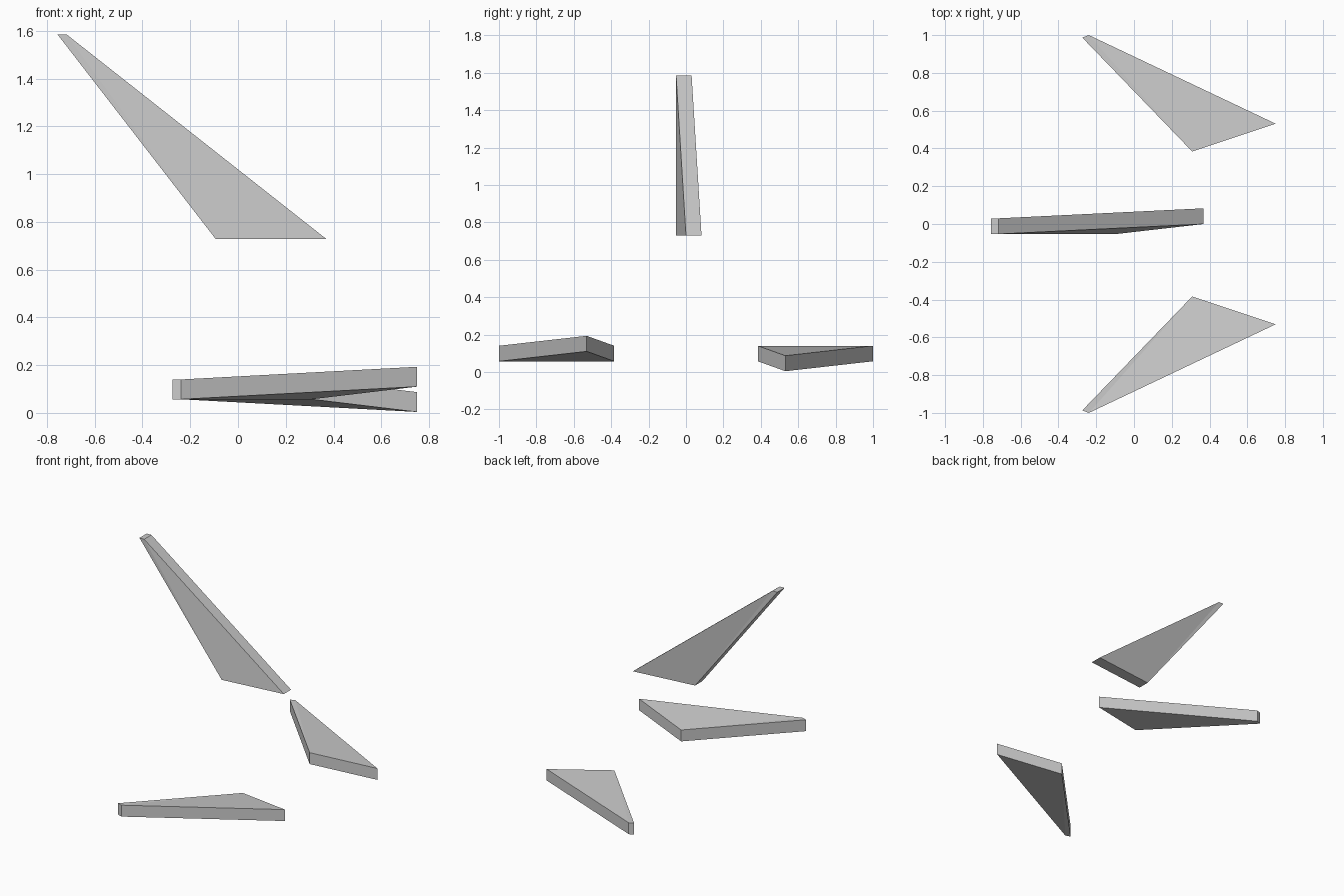
import bpy, bmesh
from mathutils import Vector

if "Cube" in bpy.data.objects:
    bpy.data.objects.remove(bpy.data.objects["Cube"])

THICK = 0.083   # plate thickness
TWIST = 0.053   # how far the trailing corner is bent out of plane


def fin(name, corners, offset):
    """Four-cornered plate: tip_a, tip_b, trailing, root, thickened along offset."""
    bm = bmesh.new()
    lo = [bm.verts.new(c) for c in corners]
    hi = [bm.verts.new(Vector(c) + Vector(offset)) for c in corners]
    # broad sides, folded along the tip_b to root diagonal
    for ring in (lo, hi):
        a, b, c, d = ring
        bm.faces.new((a, b, d))
        bm.faces.new((b, c, d))
    # rim
    for i in range(4):
        j = (i + 1) % 4
        bm.faces.new((lo[i], lo[j], hi[j], hi[i]))
    bmesh.ops.recalc_face_normals(bm, faces=bm.faces)
    mesh = bpy.data.meshes.new(name)
    bm.to_mesh(mesh)
    bm.free()
    obj = bpy.data.objects.new(name, mesh)
    bpy.context.collection.objects.link(obj)
    return obj


# upright fin, profile in x-z
upright = [(-0.756, 1.585), (-0.718, 1.585), (0.369, 0.729), (-0.094, 0.729)]
fin("upright_fin",
    [(x, -0.053 + (TWIST if i == 2 else 0), z) for i, (x, z) in enumerate(upright)],
    (0, THICK, 0))

# side fins, mirrored outline in x-y with opposite twist
side = [(-0.274, 0.987), (-0.239, 1.0), (0.75, 0.531), (0.308, 0.384)]
for name, s in (("side_fin_back", 1), ("side_fin_front", -1)):
    fin(name,
        [(x, s * y, 0.057 - (s * TWIST if i == 2 else 0)) for i, (x, y) in enumerate(side)],
        (0, 0, THICK))
